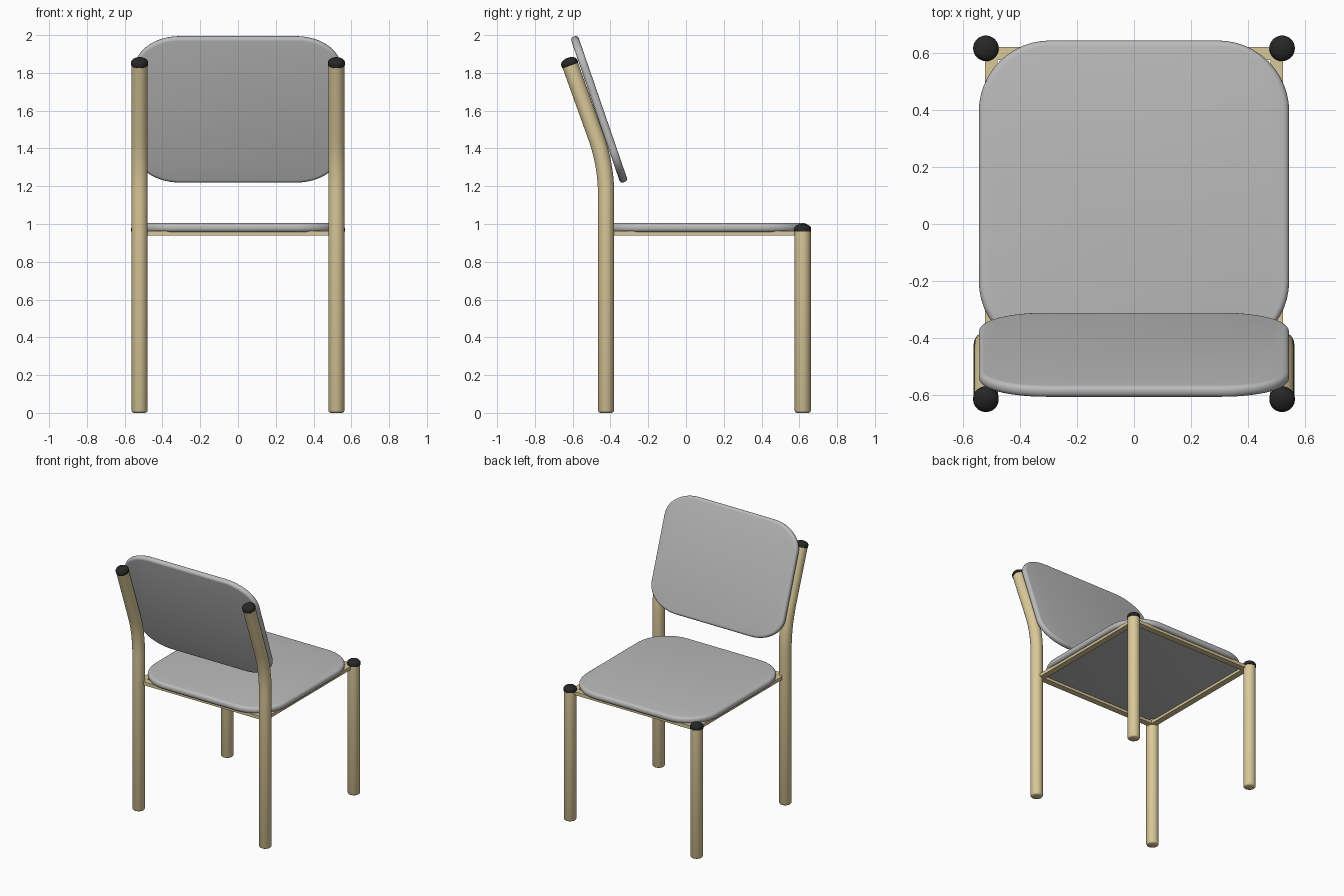
import bpy, bmesh, math
from mathutils import Vector, Matrix

if "Cube" in bpy.data.objects:
    bpy.data.objects.remove(bpy.data.objects["Cube"])


def material(name, color):
    m = bpy.data.materials.new(name)
    m.diffuse_color = (*color, 1)
    m.use_nodes = True
    m.node_tree.nodes["Principled BSDF"].inputs["Base Color"].default_value = m.diffuse_color
    return m


TAN = material("tan_tube", (0.70, 0.58, 0.32))
GREY = material("grey_panel", (0.50, 0.50, 0.50))
BLACK = material("black_cap", (0.02, 0.02, 0.02))

LEG_X, R = 0.521, 0.043
FRONT_Y, BACK_Y = 0.618, -0.423
MID_Y = (FRONT_Y + BACK_Y) / 2
TILT = math.atan(0.36)


def finish(bm, name, mat, angle=40):
    bmesh.ops.recalc_face_normals(bm, faces=bm.faces)
    mesh = bpy.data.meshes.new(name)
    bm.to_mesh(mesh)
    bm.free()
    obj = bpy.data.objects.new(name, mesh)
    bpy.context.collection.objects.link(obj)
    mesh.materials.append(mat)
    bpy.ops.object.select_all(action='DESELECT')
    obj.select_set(True)
    bpy.context.view_layer.objects.active = obj
    bpy.ops.object.shade_smooth_by_angle(angle=math.radians(angle))
    return obj


def tube(name, x, rings, mat, sides=32):
    """Skin rings given as (y, z, radius, tilt towards -y)."""
    bm = bmesh.new()
    loops = []
    for y, z, r, t in rings:
        loops.append([])
        for i in range(sides):
            a = math.tau * i / sides
            u = r * math.sin(a)
            loops[-1].append(bm.verts.new(
                (x + r * math.cos(a), y + u * math.cos(t), z + u * math.sin(t))))
    for a, b in zip(loops, loops[1:]):
        for i in range(sides):
            j = (i + 1) % sides
            bm.faces.new((a[i], a[j], b[j], b[i]))
    bm.faces.new(loops[0])
    bm.faces.new(loops[-1])
    return finish(bm, name, mat)


def foot(y):
    return [(y, 0, R - 0.012, 0), (y, 0.004, R - 0.004, 0), (y, 0.012, R, 0)]


def cap(name, x, y, z, tilt):
    """Low dome along the tube axis."""
    profile = [(0.0, R), (0.002, R + 0.002), (0.016, R + 0.002)]
    for i in range(1, 8):
        a = math.radians(i * 12)
        profile.append((0.016 + 0.026 * math.sin(a), (R + 0.002) * math.cos(a)))
    tube(name, x, [(y - h * math.sin(tilt), z + h * math.cos(tilt), r, tilt)
                   for h, r in profile], BLACK)


def panel(name, w, d, t, rx, ry, bevel, matrix):
    """Padded board with rounded corners, centred on its own origin."""
    bm = bmesh.new()
    verts = []
    for k, (sx, sy) in enumerate([(1, 1), (-1, 1), (-1, -1), (1, -1)]):
        for i in range(13):
            a = math.radians(90 * k + 7.5 * i)
            verts.append(bm.verts.new((sx * (w / 2 - rx) + rx * math.cos(a),
                                       sy * (d / 2 - ry) + ry * math.sin(a), -t / 2)))
    base = bm.faces.new(verts)
    top = bmesh.ops.extrude_face_region(bm, geom=[base])['geom']
    bmesh.ops.translate(bm, vec=(0, 0, t),
                        verts=[v for v in top if isinstance(v, bmesh.types.BMVert)])
    # drop any duplicate cap and round both rims
    rims = [e for e in bm.edges if abs(e.verts[0].co.z - e.verts[1].co.z) < 1e-6]
    bmesh.ops.recalc_face_normals(bm, faces=bm.faces)
    bmesh.ops.bevel(bm, geom=rims, offset=bevel, segments=4, profile=0.5, affect='EDGES')
    bm.transform(matrix)
    return finish(bm, name, GREY, 50)


def box(name, x0, x1, y0, y1, z0, z1, mat):
    bm = bmesh.new()
    bmesh.ops.create_cube(bm, size=1)
    bm.transform(Matrix.Translation(((x0 + x1) / 2, (y0 + y1) / 2, (z0 + z1) / 2))
                 @ Matrix.Diagonal((x1 - x0, y1 - y0, z1 - z0, 1)))
    return finish(bm, name, mat, 30)


# Bent path of the back legs: straight, curved, then leaning back
bend_z, reach = 1.313, 0.16
lean = Vector((-math.sin(TILT), math.cos(TILT)))
p0 = Vector((BACK_Y, bend_z - reach))
p1 = Vector((BACK_Y, bend_z))
p2 = p1 + lean * reach
end = p1 + lean * 0.56
back_path = foot(BACK_Y)
for i in range(11):
    s = i / 10
    p = p0 * (1 - s) ** 2 + p1 * 2 * s * (1 - s) + p2 * s * s
    d = (p1 - p0) * (1 - s) + (p2 - p1) * s
    back_path.append((p.x, p.y, R, math.atan2(-d.x, d.y)))
back_path.append((end.x, end.y, R, TILT))

# Legs and their end caps
for side, sx in (("left", -1), ("right", 1)):
    x = sx * LEG_X
    tube("front_leg_" + side, x, foot(FRONT_Y) + [(FRONT_Y, 0.96, R, 0)], TAN)
    cap("front_cap_" + side, x, FRONT_Y, 0.959, 0)
    tube("back_leg_" + side, x, back_path, TAN)
    cap("back_cap_" + side, x, end.x, end.y, TILT)

# Seat frame rails
RW, Z0, Z1, H = 0.045, 0.938, 0.963, 0.525
for side, sx in (("left", -1), ("right", 1)):
    xs = sorted((sx * H, sx * (H - RW)))
    box("side_rail_" + side, *xs, MID_Y - H, MID_Y + H, Z0, Z1, TAN)
for side, sy in (("back", -1), ("front", 1)):
    ys = sorted((MID_Y + sy * H, MID_Y + sy * (H - RW)))
    box("cross_rail_" + side, -H + RW, H - RW, *ys, Z0, Z1, TAN)

# Seat and backrest
panel("seat", 1.092, 1.096, 0.047, 0.25, 0.25, 0.02,
      Matrix.Translation((0, MID_Y, 0.981)))
panel("backrest", 1.092, 0.816, 0.042, 0.24, 0.175, 0.018,
      Matrix.Translation((0, -0.46, 1.607)) @ Matrix.Rotation(math.radians(90 + 19), 4, 'X'))
